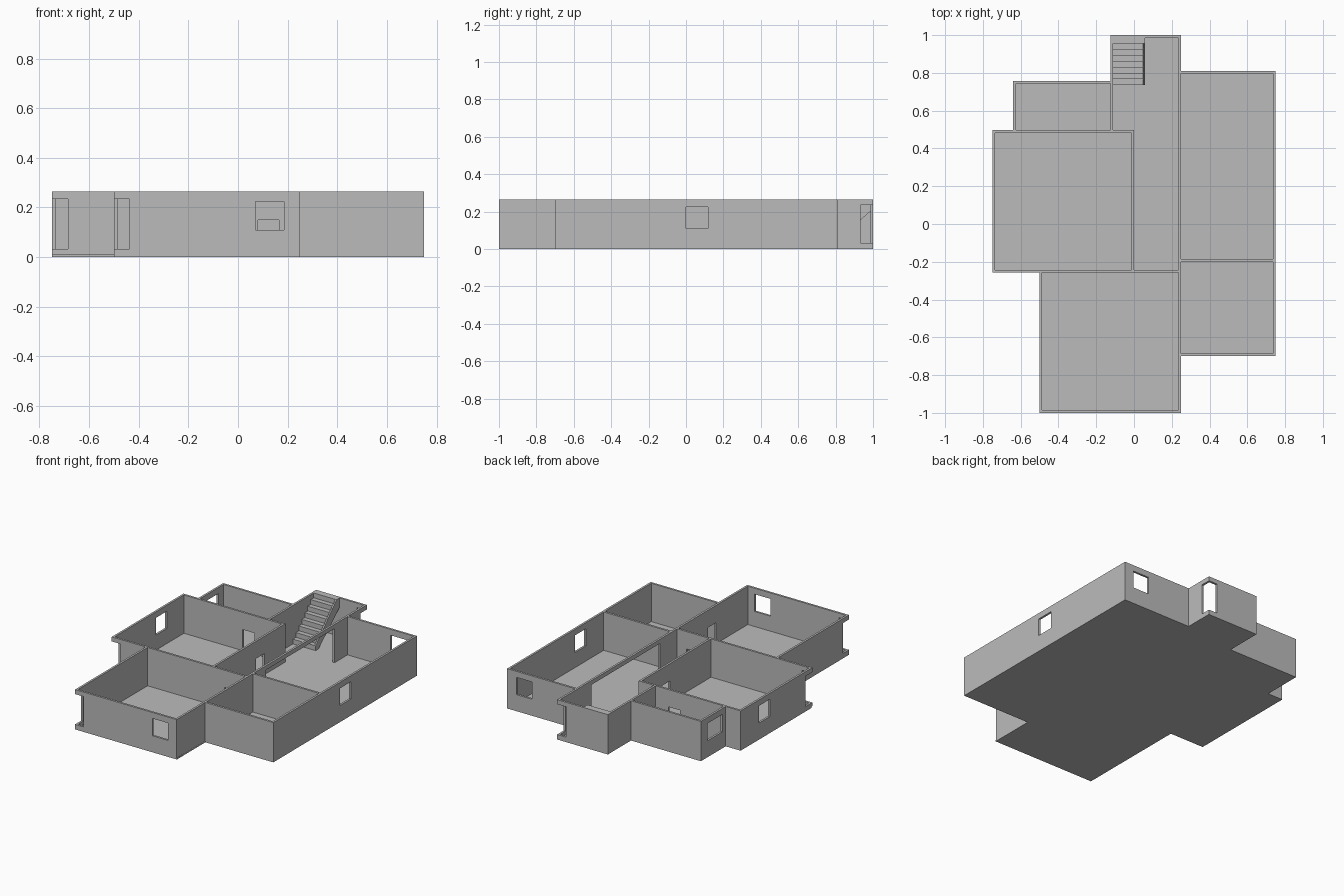
import bpy
import bmesh
from mathutils import Vector

cube = bpy.data.objects.get("Cube")
if cube:
    bpy.data.objects.remove(cube, do_unlink=True)

FLOOR, TOP, T = 0.01, 0.265, 0.014
DOOR = (FLOOR, 0.15)
WINDOW = (0.11, 0.225)
NOTCH = (0.033, 0.235)
WIDE = (FLOOR, 0.237)

grey = bpy.data.materials.new("plain grey")
grey.use_nodes = True
grey.diffuse_color = (0.5, 0.5, 0.5, 1)
grey.node_tree.nodes["Principled BSDF"].inputs["Base Color"].default_value = (0.5, 0.5, 0.5, 1)


def finish(name, bm):
    bmesh.ops.recalc_face_normals(bm, faces=bm.faces)
    mesh = bpy.data.meshes.new(name)
    bm.to_mesh(mesh)
    bm.free()
    mesh.materials.append(grey)
    obj = bpy.data.objects.new(name, mesh)
    bpy.context.collection.objects.link(obj)
    return obj


def extrude(bm, offset):
    geom = bmesh.ops.extrude_face_region(bm, geom=bm.faces[:])["geom"]
    verts = [g for g in geom if isinstance(g, bmesh.types.BMVert)]
    bmesh.ops.translate(bm, verts=verts, vec=offset)


def wall(name, axis, pos, start, end, openings=()):
    """Upright wall along an axis; openings are (from, to, (bottom, top))."""
    def place(u, z):
        return Vector((u, pos - T / 2, z) if axis == "x" else (pos - T / 2, u, z))

    us, zs = {start, end}, {FLOOR, TOP}
    for a, b, (low, high) in openings:
        us |= {max(a, start), min(b, end)}
        zs |= {low, high}
    us, zs = sorted(us), sorted(zs)
    bm = bmesh.new()
    for u0, u1 in zip(us, us[1:]):
        for z0, z1 in zip(zs, zs[1:]):
            u, z = (u0 + u1) / 2, (z0 + z1) / 2
            if any(a < u < b and h[0] < z < h[1] for a, b, h in openings):
                continue
            corners = ((u0, z0), (u1, z0), (u1, z1), (u0, z1))
            bm.faces.new([bm.verts.new(place(*c)) for c in corners])
    bmesh.ops.remove_doubles(bm, verts=bm.verts, dist=0.0001)
    extrude(bm, Vector((0, T, 0) if axis == "x" else (T, 0, 0)))
    bmesh.ops.recalc_face_normals(bm, faces=bm.faces)
    bmesh.ops.dissolve_limit(bm, angle_limit=0.01, verts=bm.verts, edges=bm.edges)
    return finish(name, bm)


def floor(name, x0, x1, y0, y1):
    bm = bmesh.new()
    bm.faces.new([bm.verts.new((x, y, 0)) for x, y in ((x0, y0), (x1, y0), (x1, y1), (x0, y1))])
    extrude(bm, Vector((0, 0, FLOOR)))
    return finish(name, bm)


def side_profile(name, points, x0, x1):
    """Solid from a (y, z) outline, stretched from x0 to x1."""
    bm = bmesh.new()
    bm.faces.new([bm.verts.new((x0, y, z)) for y, z in points])
    extrude(bm, Vector((x1 - x0, 0, 0)))
    return finish(name, bm)


# Floor slabs
floor("front_room_floor", -0.5, 0.25, -1, -0.25)
floor("left_room_and_hall_floor", -0.75, 0.25, -0.25, 0.497)
floor("back_left_room_floor", -0.64, -0.125, 0.497, 0.757)
floor("stair_hall_floor", -0.125, 0.25, 0.497, 1)
floor("right_rooms_floor", 0.25, 0.75, -0.7, 0.81)

# Walls running left to right
wall("front_room_front_wall", "x", -0.993, -0.5, 0.249,
     [(-0.5, -0.437, NOTCH), (0.07, 0.185, WINDOW)])
wall("middle_cross_wall", "x", -0.25, -0.75, 0.235,
     [(-0.75, -0.685, NOTCH), (0.08, 0.165, DOOR)])
wall("small_right_room_front_wall", "x", -0.693, 0.249, 0.75)
wall("right_rooms_dividing_wall", "x", -0.193, 0.249, 0.736)
wall("right_room_back_wall", "x", 0.803, 0.249, 0.75, [(0.565, 0.682, WINDOW)])
wall("left_room_back_wall", "x", 0.49, -0.75, 0, [(-0.305, -0.218, DOOR)])
wall("back_left_room_back_wall", "x", 0.75, -0.64, -0.125)
wall("stair_hall_back_wall", "x", 0.993, -0.125, 0.249, [(0.185, 0.25, NOTCH)])

# Walls running front to back
wall("front_room_left_wall", "y", -0.493, -0.986, -0.257, [(-1, -0.935, NOTCH)])
wall("left_room_outer_wall", "y", -0.743, -0.243, 0.483,
     [(-0.25, -0.185, NOTCH), (0.19, 0.305, WINDOW)])
wall("left_room_hall_wall", "y", -0.007, -0.243, 0.483, [(0.19, 0.278, DOOR)])
wall("back_left_room_outer_wall", "y", -0.633, 0.497, 0.743, [(0.53, 0.69, WINDOW)])
wall("stair_hall_left_wall", "y", -0.118, 0.497, 0.986)
wall("central_spine_wall", "y", 0.242, -0.986, 0.986,
     [(-0.65, -0.565, DOOR), (-0.06, 0.66, WIDE), (0.933, 1, NOTCH)])
wall("right_outer_wall", "y", 0.743, -0.686, 0.796, [(0, 0.117, WINDOW)])

# Staircase climbing to the back wall
STEPS, Y0, Y1 = 8, 0.735, 0.986
run, rise = (Y1 - Y0) / STEPS, (TOP - FLOOR) / STEPS
outline = []
for i in range(STEPS):
    outline += [(Y0 + i * run, FLOOR + i * rise), (Y0 + i * run, FLOOR + (i + 1) * rise)]
outline += [(Y1, TOP), (Y1, TOP - 2 * rise), (Y0 + run, FLOOR)]
side_profile("stair_steps", outline, -0.111, 0.048)
side_profile("stair_side_board",
             [(Y0, FLOOR), (Y0, FLOOR + rise), (Y1 - run, TOP), (Y1, TOP),
              (Y1, TOP - 2 * rise), (Y0 + run, FLOOR)], 0.048, 0.057)
